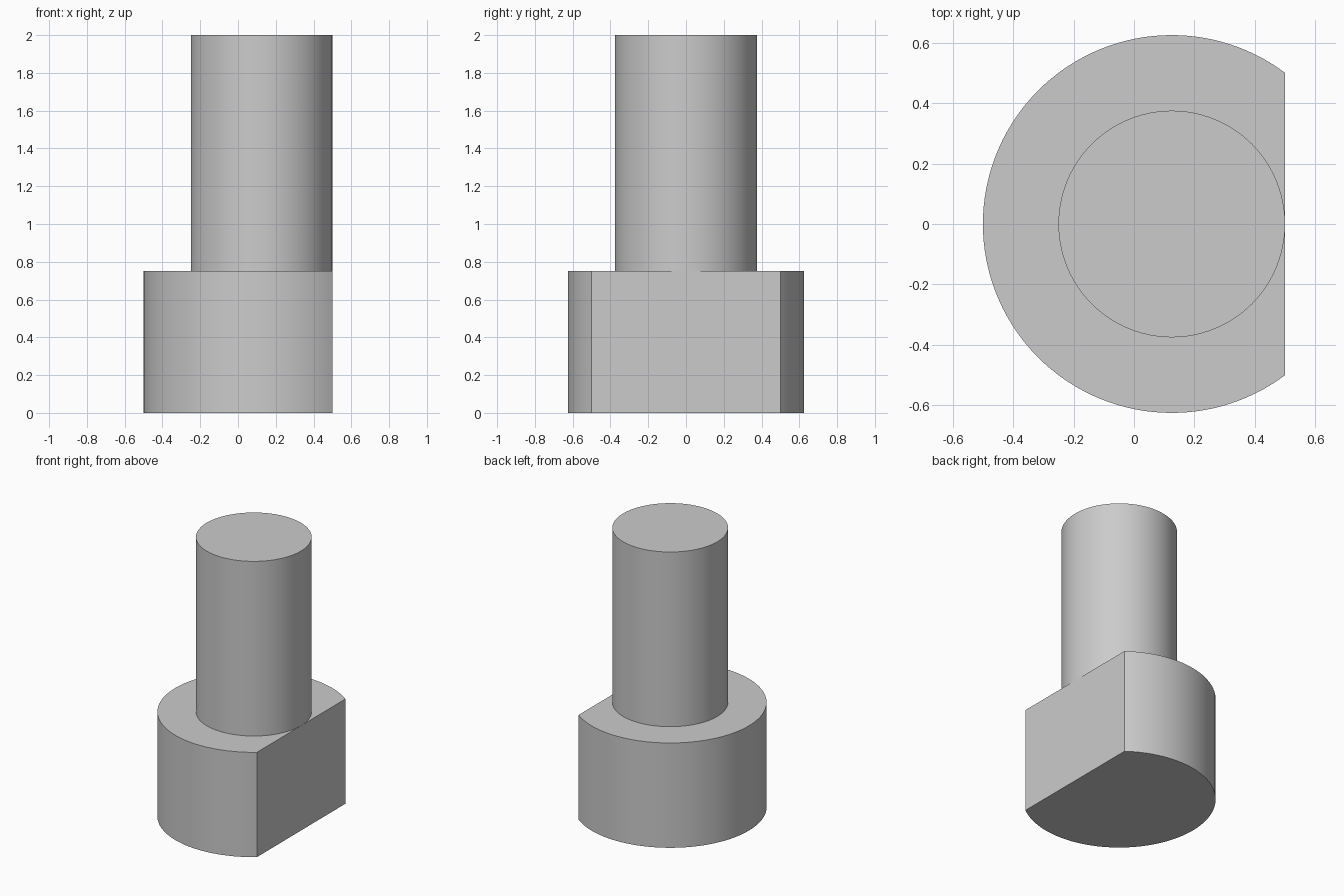
import bpy, bmesh, math

cube = bpy.data.objects.get("Cube")
if cube:
    bpy.data.objects.remove(cube, do_unlink=True)

AXIS_X = 0.125      # shared axis of head and shank
HEAD_R, SHANK_R = 0.625, 0.375
FLAT_X = 0.5        # flat cut on the head
HEAD_TOP, SHANK_TOP = 0.75, 2.0

steel = bpy.data.materials.new("steel_grey")
steel.use_nodes = True
grey = (0.6, 0.6, 0.6, 1.0)
steel.diffuse_color = grey
steel.node_tree.nodes["Principled BSDF"].inputs["Base Color"].default_value = grey


def arc(radius, start, end, steps):
    """Points along an arc around the shared axis."""
    angles = [start + (end - start) * i / steps for i in range(steps + 1)]
    return [(AXIS_X + radius * math.cos(a), radius * math.sin(a)) for a in angles]


def extrude_profile(name, points, bottom, top, cap_bottom=True):
    """Upright prism from a closed outline, with smooth sides and sharp rims."""
    bm = bmesh.new()
    base = bm.faces.new([bm.verts.new((x, y, bottom)) for x, y in points])
    new = bmesh.ops.extrude_face_region(bm, geom=[base], use_keep_orig=True)["geom"]
    bmesh.ops.translate(bm, vec=(0, 0, top - bottom),
                        verts=[v for v in new if isinstance(v, bmesh.types.BMVert)])
    bmesh.ops.recalc_face_normals(bm, faces=bm.faces)
    if not cap_bottom:
        bmesh.ops.delete(bm, geom=[base], context='FACES_ONLY')
    mesh = bpy.data.meshes.new(name)
    bm.to_mesh(mesh)
    bm.free()
    mesh.materials.append(steel)
    obj = bpy.data.objects.new(name, mesh)
    bpy.context.collection.objects.link(obj)
    bpy.ops.object.select_all(action='DESELECT')
    obj.select_set(True)
    bpy.context.view_layer.objects.active = obj
    bpy.ops.object.shade_smooth_by_angle(angle=math.radians(30))
    return obj


# Head: round disc with one flat side
half = math.acos((FLAT_X - AXIS_X) / HEAD_R)
extrude_profile("head", arc(HEAD_R, half, 2 * math.pi - half, 96), 0, HEAD_TOP)

# Shank: full cylinder standing on the head, tangent to the flat
extrude_profile("shank", arc(SHANK_R, 0, 2 * math.pi, 96)[:-1],
                HEAD_TOP, SHANK_TOP, cap_bottom=False)
